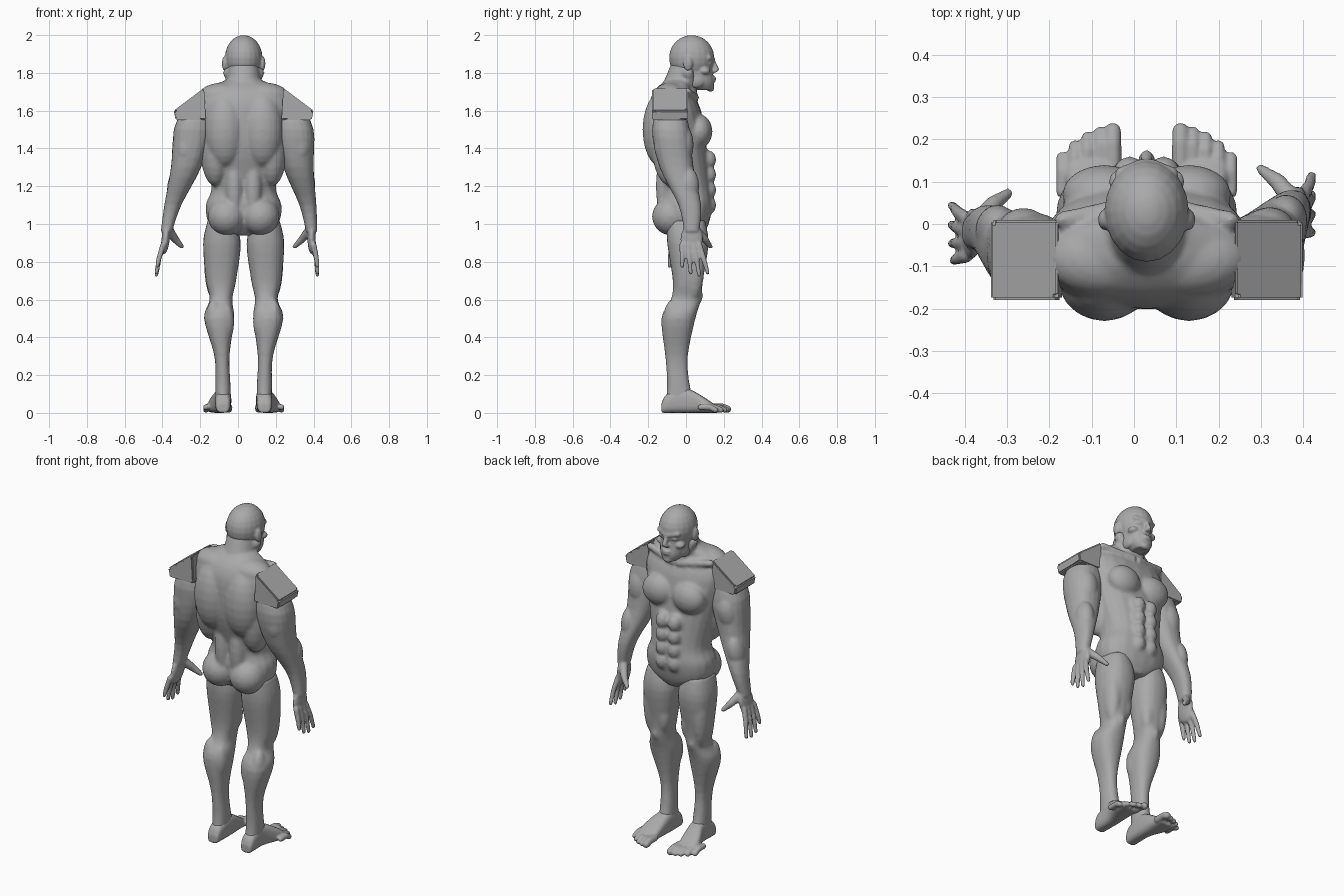
import bpy
import bmesh
import math
from mathutils import Vector, Matrix

cube = bpy.data.objects.get("Cube")
if cube:
    bpy.data.objects.remove(cube)

midline = .03
sides = {"left": 1, "right": -1}

grey = bpy.data.materials.new("stone_grey")
grey.use_nodes = True
grey.diffuse_color = (.4, .4, .4, 1)
shader = grey.node_tree.nodes["Principled BSDF"]
shader.inputs["Base Color"].default_value = grey.diffuse_color


def flowing(rows, steps=4):
    """Rows of a profile with a smooth curve drawn through them."""
    rows = [Vector(row) for row in rows]
    padded = [rows[0], *rows, rows[-1]]
    for before, start, end, after in zip(padded, padded[1:], padded[2:], padded[3:]):
        leave, arrive = (end - before) / 2, (after - start) / 2
        for step in range(steps):
            t = step / steps
            blend = t * t * (3 - 2 * t)
            bend = leave * (t * (1 - t) ** 2) - arrive * (t * t * (1 - t))
            yield start + (end - start) * blend + bend
    yield rows[-1]


def loft(bm, rings, segments=20, power=.85):
    """Closed skin through rings given as (centre, half axis, half axis)."""
    def squared(value):
        return math.copysign(abs(value) ** power, value)
    angles = [math.tau * step / segments for step in range(segments)]
    loops = [[bm.verts.new(centre + across * squared(math.cos(angle)) + along * squared(math.sin(angle)))
              for angle in angles] for centre, across, along in rings]
    for lower, upper in zip(loops, loops[1:]):
        for this in range(segments):
            after = (this + 1) % segments
            bm.faces.new((lower[this], lower[after], upper[after], upper[this]))
    bm.faces.new(loops[0])
    bm.faces.new(loops[-1])


def slices(bm, rows, side=1):
    """Horizontal slices: height, centre x, centre y, half width, half depth."""
    loft(bm, [(Vector((side * x, y, z)), Vector((width, 0, 0)), Vector((0, depth, 0)))
              for z, x, y, width, depth in flowing(rows)])


def blob(bm, centre, radii, side=1):
    """Ellipsoid mass."""
    x, y, z = centre
    place = Matrix.Translation((side * x, y, z)) @ Matrix.Diagonal((*radii, 1))
    bmesh.ops.create_uvsphere(bm, u_segments=20, v_segments=12, radius=1, matrix=place)


def tube(bm, points, radii, side=1):
    """Round limb along a path, with a ball at each joint."""
    joints = [(Vector((side * x, y, z)), radius) for (x, y, z), radius in zip(points, radii)]
    for (start, thick), (end, thin) in zip(joints, joints[1:]):
        turn = (end - start).to_track_quat('Z', 'Y')
        across, along = turn @ Vector((1, 0, 0)), turn @ Vector((0, 1, 0))
        loft(bm, [(start, across * thick, along * thick), (end, across * thin, along * thin)], power=1)
    for joint, radius in joints:
        blob(bm, joint, (radius, radius, radius))


def masses(bm, table, side):
    for centre, radii in table.values():
        blob(bm, centre, radii, side)


def finish(name, bm, voxel=0):
    """Make one object, with its masses fused into a single skin when voxel is set."""
    bmesh.ops.recalc_face_normals(bm, faces=bm.faces)
    mesh = bpy.data.meshes.new(name)
    bm.to_mesh(mesh)
    bm.free()
    mesh.materials.append(grey)
    part = bpy.data.objects.new(name, mesh)
    part.location.x = midline
    bpy.context.collection.objects.link(part)
    if voxel:
        fuse = part.modifiers.new("fuse", 'REMESH')
        fuse.mode = 'VOXEL'
        fuse.voxel_size = voxel
        fuse.use_smooth_shade = True
        relax = part.modifiers.new("relax", 'SMOOTH')
        relax.factor = .5
        relax.iterations = 4


# Torso with paired muscles
torso_muscles = {
    "chest": ((.1, .07, 1.49), (.1, .07, .09)),
    "upper_back": ((.1, -.13, 1.5), (.11, .1, .2)),
    "flank": ((.15, -.08, 1.4), (.08, .1, .2)),
    "shoulder_slope": ((.1, -.08, 1.68), (.14, .09, .07)),
    "lower_back": ((.05, -.1, 1.2), (.05, .06, .2)),
    "buttock": ((.09, -.08, 1.04), (.1, .1, .1)),
}
bm = bmesh.new()
slices(bm, [(.94, 0, .01, .06, .08), (1, 0, 0, .18, .12), (1.1, 0, 0, .2, .14),
            (1.2, 0, 0, .17, .13), (1.4, 0, -.04, .21, .15), (1.6, 0, -.06, .25, .14),
            (1.7, 0, -.07, .22, .1), (1.76, 0, -.04, .1, .07)])
for side in sides.values():
    masses(bm, torso_muscles, side)
    for row in range(4):
        blob(bm, (.04, .12, 1.1 + row * .08), (.04, .04, .05), side)      # abdomen
    tube(bm, [(.02, .05, 1.67), (.2, .01, 1.7)], [.02, .02], side)        # collar bone
    tube(bm, [(.02, .04, 1.67), (.08, .01, 1.8)], [.02, .03], side)       # neck muscle
tube(bm, [(0, -.05, 1.66), (0, 0, 1.83)], [.1, .08])                      # neck
finish("torso", bm, .01)

# Head: cranium, face and features
face_features = {
    "eye": ((.04, .12, 1.85), (.02, .02, .01)),
    "cheek": ((.06, .1, 1.81), (.03, .03, .02)),
    "jaw": ((.06, .05, 1.76), (.02, .05, .04)),
    "nostril": ((.01, .15, 1.81), (.01, .02, .01)),
    "ear": ((.1, .01, 1.85), (.015, .025, .04)),
}
bm = bmesh.new()
blob(bm, (0, .03, 1.88), (.1, .12, .12))
slices(bm, [(1.71, 0, .09, .04, .05), (1.75, 0, .06, .07, .09),
            (1.82, 0, .04, .08, .1), (1.9, 0, .04, .08, .1)])
tube(bm, [(0, .14, 1.87), (0, .16, 1.82)], [.01, .015])                   # nose
for height in (1.76, 1.775):
    blob(bm, (0, .14, height), (.03, .02, .007))                          # lips
blob(bm, (0, .13, 1.72), (.03, .02, .02))                                 # chin
for side in sides.values():
    masses(bm, face_features, side)
    tube(bm, [(.01, .14, 1.87), (.06, .12, 1.88)], [.015, .015], side)    # brow
finish("head", bm, .006)

arm_muscles = {
    "biceps": ((.29, -.01, 1.42), (.06, .05, .1)),
    "triceps": ((.3, -.11, 1.42), (.06, .06, .1)),
    "forearm": ((.33, .01, 1.2), (.05, .06, .1)),
    "palm": ((.36, .03, .92), (.022, .06, .08)),
}
leg_muscles = {
    "outer_thigh": ((.16, .04, .8), (.05, .06, .2)),
    "inner_thigh": ((.08, .05, .73), (.04, .04, .1)),
    "knee": ((.12, .05, .62), (.03, .04, .05)),
    "outer_calf": ((.16, -.07, .5), (.04, .05, .1)),
    "inner_calf": ((.09, -.07, .48), (.04, .05, .1)),
}

for name, side in sides.items():
    # Arm and hand
    bm = bmesh.new()
    slices(bm, [(1.64, .25, -.08, .05, .06), (1.5, .27, -.08, .1, .1), (1.3, .29, -.05, .08, .09),
                (1.1, .34, .02, .045, .06), (.96, .36, .03, .03, .04)], side)
    masses(bm, arm_muscles, side)
    for finger in range(4):
        knuckle = finger * .03 - .02
        tip = finger * .045 - .02
        reach = .73 + .012 * (finger - 2) ** 2
        tube(bm, [(.37, knuckle, .89), (.385, (knuckle + tip) / 2, .82), (.39, tip, reach)],
             [.016, .014, .011], side)
    tube(bm, [(.35, .05, .97), (.31, .1, .92), (.27, .13, .88)], [.025, .02, .012], side)
    if name == "right":
        # this arm swings out and back a little towards the hand
        for vert in bm.verts:
            swing = max(0, 1.45 - vert.co.z) / 10
            vert.co -= Vector((swing, swing, 0))
    finish(name + "_arm", bm, .007)

    # Angular shoulder cap
    bm = bmesh.new()
    corners = [bm.verts.new((side * x, y, z)) for y in (-.18, .01)
               for x, z in ((.2, 1.55), (.21, 1.72), (.37, 1.6), (.36, 1.55))]
    bmesh.ops.convex_hull(bm, input=corners)
    bmesh.ops.bevel(bm, geom=bm.edges[:], offset=.006, segments=2, affect='EDGES')
    finish(name + "_shoulder_cap", bm)

    # Leg
    bm = bmesh.new()
    slices(bm, [(1.02, .12, 0, .07, .1), (.9, .115, .01, .1, .11), (.7, .12, .01, .08, .08),
                (.6, .12, 0, .06, .08), (.5, .13, -.04, .08, .09), (.3, .115, -.05, .04, .06),
                (.15, .11, -.04, .04, .06), (.05, .11, -.03, .04, .08)], side)
    masses(bm, leg_muscles, side)
    finish(name + "_leg", bm, .01)

    # Foot lofted from heel to ball, then toes
    bm = bmesh.new()
    sole = [(-.13, .11, .03, .05), (-.1, .11, .04, .1), (0, .11, .045, .13),
            (.1, .13, .06, .08), (.17, .135, .055, .03)]
    loft(bm, [(Vector((side * x, y, height / 2)), Vector((width, 0, 0)), Vector((0, 0, height / 2)))
              for y, x, width, height in flowing(sole)], power=.7)
    for toe in range(5):
        spread = .08 + toe * .03
        tip = .22 - toe ** 2 * .004
        radius = .015 if toe else .02
        tube(bm, [(spread, tip - .08, .03), (spread, tip - .03, .03), (spread, tip, radius)],
             [radius] * 3, side)
    finish(name + "_foot", bm, .006)
